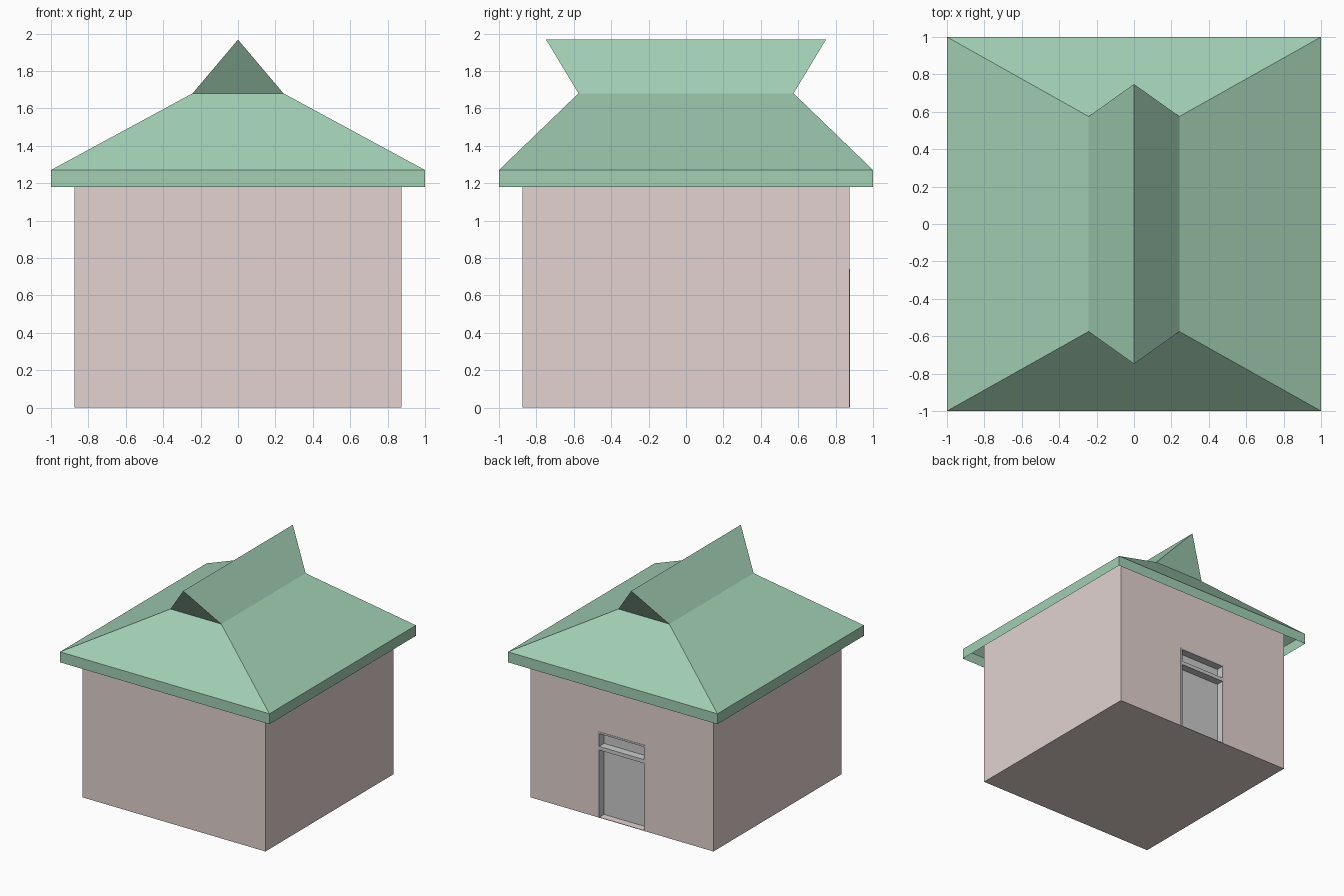
import bpy, bmesh
from mathutils import Matrix, Vector

if "Cube" in bpy.data.objects:
    bpy.data.objects.remove(bpy.data.objects["Cube"])


def material(name, rgb):
    m = bpy.data.materials.new(name)
    m.diffuse_color = (*rgb, 1)
    m.use_nodes = True
    m.node_tree.nodes["Principled BSDF"].inputs["Base Color"].default_value = m.diffuse_color
    return m


def add_object(name, bm, mat=None):
    mesh = bpy.data.meshes.new(name)
    bm.to_mesh(mesh)
    bm.free()
    ob = bpy.data.objects.new(name, mesh)
    bpy.context.collection.objects.link(ob)
    if mat:
        mesh.materials.append(mat)
    return ob


def box(name, lo, hi, mat=None):
    lo, hi = Vector(lo), Vector(hi)
    bm = bmesh.new()
    bmesh.ops.create_cube(bm, size=1, matrix=Matrix.Translation((lo + hi) / 2)
                          @ Matrix.Diagonal((*(hi - lo), 1)))
    return add_object(name, bm, mat)


pink = material("wall_pink", (0.76, 0.65, 0.63))
green = material("roof_green", (0.36, 0.62, 0.45))

# Walls: solid block with a doorway recess in the back
W = 0.875
walls = box("walls", (-W, -W, 0), (W, W, 1.33), pink)
cutter = box("doorway_cutter", (-0.23, 0.80, -0.1), (0.23, 1.0, 0.74), pink)
cutter.hide_render = True
cutter.hide_set(True)
cut = walls.modifiers.new("doorway", "BOOLEAN")
cut.operation = "DIFFERENCE"
cut.object = cutter
cut.solver = "EXACT"
# The recess keeps a floor at ground level
box("door_sill", (-0.23, 0.79, 0), (0.23, W, 0.004), pink)

# Door frame, transom bar and recessed panels
for side, s in (("left", 1), ("right", -1)):
    xs = sorted((s * 0.215, s * 0.232))
    box(f"door_jamb_{side}", (xs[0], 0.80, 0), (xs[1], W + 0.003, 0.742))
box("door_lintel", (-0.215, 0.80, 0.727), (0.215, W + 0.003, 0.742))
box("transom_bar", (-0.215, 0.80, 0.585), (0.215, W + 0.003, 0.617))
box("door_panel", (-0.215, 0.795, 0.004), (0.215, 0.81, 0.585))
box("transom_panel", (-0.215, 0.795, 0.617), (0.215, 0.81, 0.727))

# Roof shell: open-bottomed fascia, hipped skirt and overhanging gable ridge
bm = bmesh.new()


def ring(x, y, z):
    return [bm.verts.new((sx * x, sy * y, z))
            for sx, sy in ((-1, -1), (1, -1), (1, 1), (-1, 1))]


eave_low, eave_top, neck = ring(1, 1, 1.18), ring(1, 1, 1.27), ring(0.243, 0.575, 1.68)
for lower, upper in ((eave_low, eave_top), (eave_top, neck)):
    for i in range(4):
        j = (i + 1) % 4
        bm.faces.new((lower[i], lower[j], upper[j], upper[i]))
front, back = (bm.verts.new((0, y, 1.967)) for y in (-0.748, 0.748))
bm.faces.new((neck[0], neck[1], front))
bm.faces.new((neck[2], neck[3], back))
bm.faces.new((neck[1], neck[2], back, front))
bm.faces.new((neck[3], neck[0], front, back))
add_object("roof", bm, green)
